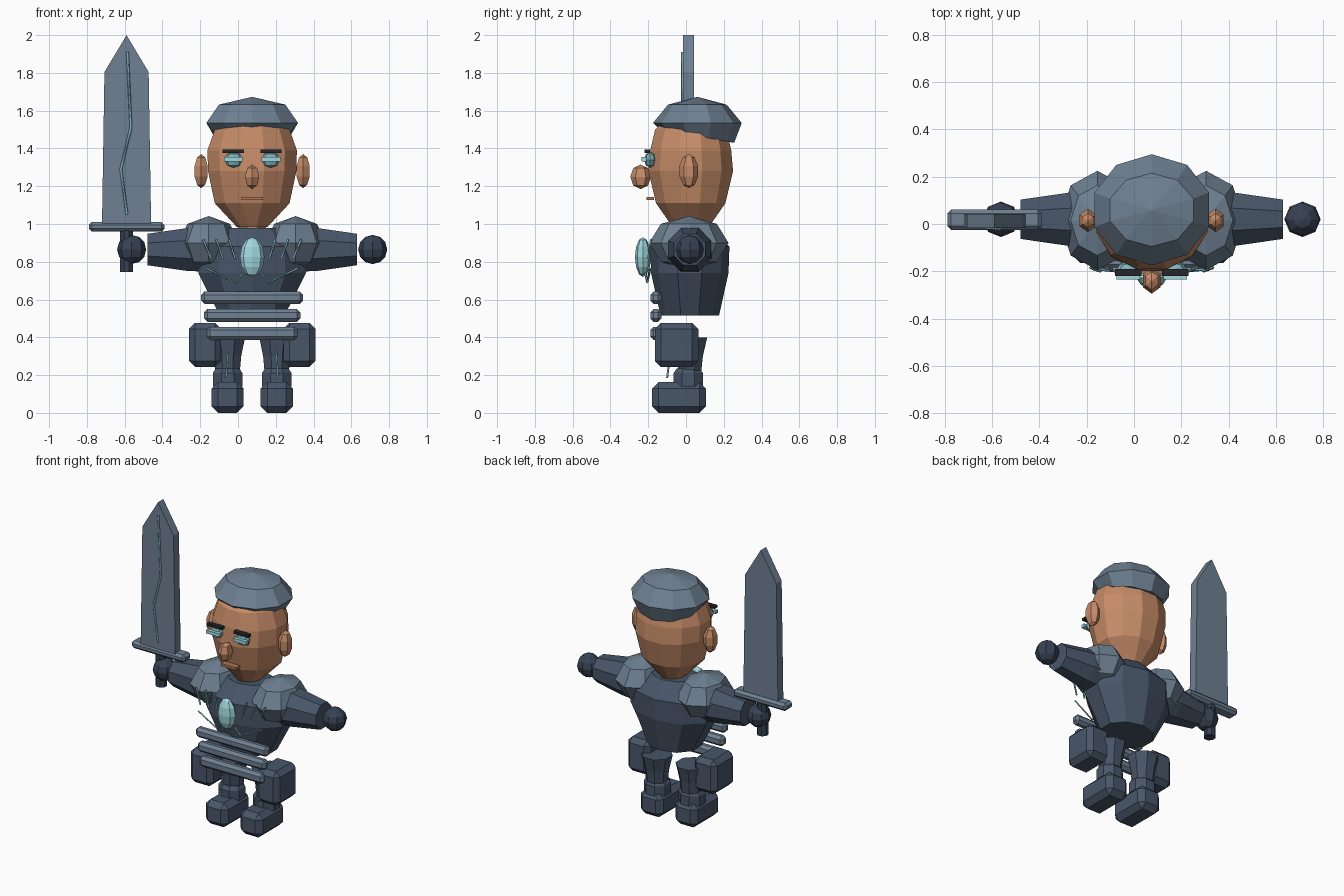
import bpy, bmesh, math
from mathutils import Vector

if "Cube" in bpy.data.objects:
    bpy.data.objects.remove(bpy.data.objects["Cube"])

CX, CY = 0.075, 0.02      # body axis; the raised sword shifts it off centre


def material(name, *rgb):
    lin = [((c / 255 + 0.055) / 1.055) ** 2.4 for c in rgb] + [1]
    m = bpy.data.materials.new(name)
    m.use_nodes = True
    m.diffuse_color = lin
    m.node_tree.nodes["Principled BSDF"].inputs["Base Color"].default_value = lin
    return m


STEEL = material("light slate", 110, 128, 146)
CLOTH = material("dark slate", 72, 86, 105)
GLOVE = material("deep slate", 55, 66, 84)
SKIN = material("skin", 198, 140, 104)
LIP = material("lip", 178, 118, 88)
GEM = material("pale cyan", 160, 217, 224)
GLOW = material("teal glow", 128, 180, 190)
BROW = material("brow black", 38, 38, 42)


def finish(name, bm, mat, loc=(0, 0, 0), rot=(0, 0, 0)):
    bmesh.ops.recalc_face_normals(bm, faces=bm.faces)
    me = bpy.data.meshes.new(name)
    bm.to_mesh(me)
    bm.free()
    me.materials.append(mat)
    ob = bpy.data.objects.new(name, me)
    ob.location, ob.rotation_euler = loc, rot
    bpy.context.collection.objects.link(ob)
    return ob


def loft(name, rings, sides, mat, loc, rot=(0, 0, 0), tilt=0.0):
    """Stack of elliptical rings (z, rx, ry); tilt slopes the first ring."""
    bm = bmesh.new()
    loops = []
    for i, (z, rx, ry) in enumerate(rings):
        loop = []
        for k in range(sides):
            a = 2 * math.pi * (k + 0.5) / sides
            y = ry * math.sin(a)
            loop.append(bm.verts.new((rx * math.cos(a), y, z - (tilt * y if i == 0 else 0))))
        loops.append(loop)
    for lo, hi in zip(loops, loops[1:]):
        for k in range(sides):
            j = (k + 1) % sides
            bm.faces.new((lo[k], lo[j], hi[j], hi[k]))
    bm.faces.new(loops[0])
    bm.faces.new(loops[-1])
    return finish(name, bm, mat, loc, rot)


def ball(name, loc, radii, mat, seg=8, rings=6):
    bm = bmesh.new()
    bmesh.ops.create_uvsphere(bm, u_segments=seg, v_segments=rings, radius=1)
    bmesh.ops.scale(bm, vec=radii, verts=bm.verts)
    return finish(name, bm, mat, loc)


def box(name, loc, size, mat, bevel=0.0):
    bm = bmesh.new()
    bmesh.ops.create_cube(bm, size=1)
    bmesh.ops.scale(bm, vec=size, verts=bm.verts)
    ob = finish(name, bm, mat, loc)
    if bevel:
        mod = ob.modifiers.new("bevel", "BEVEL")
        mod.width, mod.segments = bevel, 1
    return ob


def rod(name, points, mat, radius=0.006):
    cu = bpy.data.curves.new(name, "CURVE")
    cu.dimensions = "3D"
    cu.bevel_depth, cu.bevel_resolution, cu.use_fill_caps = radius, 0, True
    sp = cu.splines.new("POLY")
    sp.points.add(len(points) - 1)
    for p, co in zip(sp.points, points):
        p.co = (*co, 1)
    cu.materials.append(mat)
    ob = bpy.data.objects.new(name, cu)
    bpy.context.collection.objects.link(ob)


# Torso and neck
loft("torso", [(0.515, 0.18, 0.155), (0.74, 0.3, 0.205), (0.88, 0.29, 0.21), (0.98, 0.15, 0.12)],
     10, CLOTH, (CX, CY, 0))
loft("neck", [(0.94, 0.08, 0.08), (1.02, 0.08, 0.08)], 8, SKIN, (CX, CY, 0))

# Head, nose, mouth
loft("head", [(0.985, 0.085, 0.1), (1.11, 0.205, 0.19), (1.28, 0.242, 0.232),
              (1.39, 0.245, 0.222), (1.5, 0.205, 0.195), (1.57, 0.12, 0.12)],
     12, SKIN, (CX, CY + 0.005, 0))
ball("nose", (CX, -0.24, 1.25), (0.043, 0.055, 0.065), SKIN, 6, 4)
box("mouth", (CX, -0.19, 1.135), (0.115, 0.04, 0.018), LIP)

# Cap with a sloping underside
loft("cap", [(1.465, 0.205, 0.195), (1.535, 0.255, 0.235), (1.632, 0.185, 0.155), (1.672, 0.004, 0.004)],
     10, STEEL, (CX, 0.06, 0), tilt=0.18)

# Chest gem and belly bands
ball("chest_gem", (CX, -0.228, 0.825), (0.065, 0.042, 0.105), GEM)
for z, half, h in ((0.61, 0.27, 0.066), (0.516, 0.255, 0.068), (0.421, 0.24, 0.07)):
    box("belly_band", (CX, -0.16, z), (2 * half, 0.058, h), STEEL, 0.018)

# Mirrored parts
for s, side in ((1, "left"), (-1, "right")):
    def at(off, y, z):
        return (CX + s * off, y, z)

    turn = (0, s * math.pi / 2, 0)
    ball(side + "_ear", at(0.27, 0.015, 1.28), (0.042, 0.052, 0.09), SKIN, 6, 5)
    ball(side + "_eye", at(0.098, -0.19, 1.34), (0.05, 0.032, 0.042), GLOW, 8, 4)
    box(side + "_eyelid", at(0.1, -0.222, 1.343), (0.1, 0.025, 0.022), GEM)
    box(side + "_brow", at(0.1, -0.205, 1.385), (0.112, 0.03, 0.017), BROW)

    ball(side + "_shoulder_pad", at(0.23, 0.015, 0.9), (0.16, 0.21, 0.142), STEEL, 8, 4)
    loft(side + "_arm", [(0.2, 0.13, 0.13), (0.35, 0.122, 0.122), (0.555, 0.09, 0.09)],
         8, CLOTH, (CX, CY, 0.865), turn)
    ball(side + "_hand", at(0.638, CY, 0.865), (0.077, 0.075, 0.077), GLOVE, 8, 6)

    # Glowing chest marks
    for x0, x1 in ((0.09, 0.123), (0.155, 0.19), (0.217, 0.26)):
        rod(side + "_chest_mark", [at(x0, -0.2, 0.815), at(x1, -0.185, 0.918)], GLOW)
    rod(side + "_rib_mark", [at(0.05, -0.215, 0.74), at(0.087, -0.205, 0.69), at(0.24, -0.19, 0.764)], GLOW)

    # Hip guard, leg, boot
    box(side + "_hip_guard", at(0.25, -0.05, 0.36), (0.17, 0.23, 0.233), CLOTH, 0.032)
    loft(side + "_leg", [(0.22, 0.07, 0.066), (0.3, 0.078, 0.075), (0.4, 0.1, 0.1)],
         8, CLOTH, at(0.13, 0.02, 0))
    loft(side + "_boot_cuff", [(0.14, 0.085, 0.085), (0.21, 0.085, 0.085), (0.235, 0.068, 0.066)],
         8, CLOTH, at(0.13, 0.012, 0))
    box(side + "_boot", at(0.13, -0.037, 0.082), (0.17, 0.285, 0.164), CLOTH, 0.035)
    rod(side + "_shin_mark", [at(0.128, -0.083, 0.315), at(0.138, -0.1, 0.185)], GLOW)

# Sword in the right hand
SX = -0.59
loft("sword_grip", [(0.745, 0.037, 0.037), (0.97, 0.037, 0.037)], 8, GLOVE, (SX, CY, 0))
box("sword_guard", (SX, 0.018, 0.985), (0.4, 0.085, 0.052), STEEL, 0.016)
bm = bmesh.new()
outline = [(-0.13, 1.0), (0.13, 1.0), (0.117, 1.805), (0, 2.0), (-0.117, 1.805)]
front = bm.faces.new([bm.verts.new((x, -0.016, z)) for x, z in outline])
ext = bmesh.ops.extrude_face_region(bm, geom=[front], use_keep_orig=True)
bmesh.ops.translate(bm, vec=Vector((0, 0.058, 0)),
                    verts=[v for v in ext["geom"] if isinstance(v, bmesh.types.BMVert)])
finish("sword_blade", bm, STEEL, (SX, 0, 0))
crack = [(-0.585, 1.91), (-0.567, 1.51), (-0.62, 1.29), (-0.588, 1.05)]
rod("blade_crack", [(x, -0.019, z) for x, z in crack], GLOW, 0.007)
